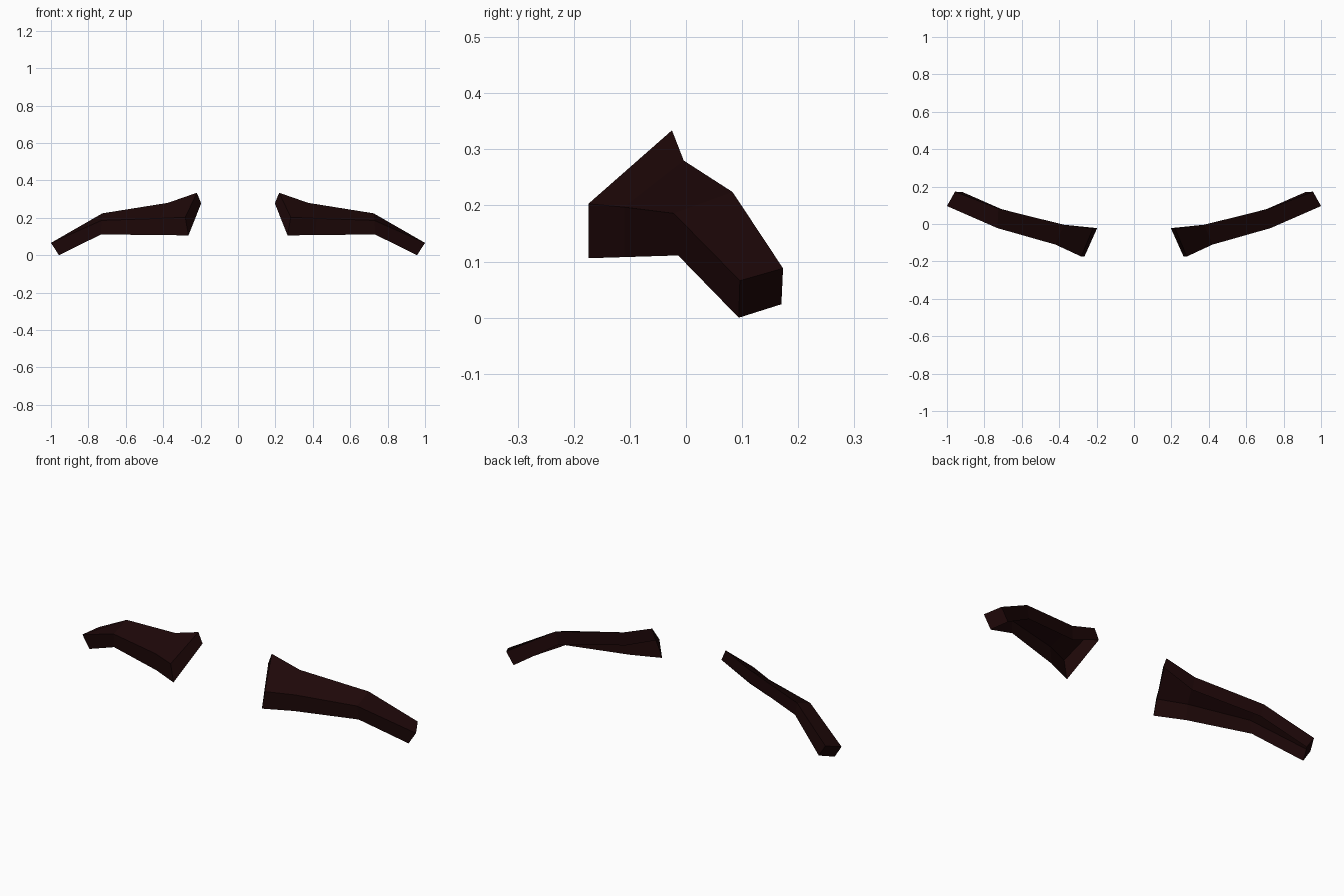
import bpy
import bmesh

cube = bpy.data.objects.get("Cube")
if cube:
    bpy.data.objects.remove(cube, do_unlink=True)

# Dark brown hair colour
hair = bpy.data.materials.new("dark_brown")
hair.use_nodes = True
colour = (0.0125, 0.0022, 0.0024, 1.0)
hair.diffuse_color = colour
hair.node_tree.nodes["Principled BSDF"].inputs["Base Color"].default_value = colour

# Four-cornered cross-sections from the inner end to the outer tip:
# bottom back, top back, top front, bottom front
SECTIONS = [
    [(0.197, -0.022, 0.277), (0.22, -0.025, 0.334), (0.282, -0.174, 0.203), (0.265, -0.174, 0.106)],
    [(0.366, -0.01, 0.21), (0.375, -0.004, 0.28), (0.42, -0.11, 0.197), (0.412, -0.11, 0.108)],
    [(0.71, 0.08, 0.155), (0.725, 0.083, 0.224), (0.73, -0.022, 0.186), (0.733, -0.014, 0.111)],
    [(0.915, 0.17, 0.024), (0.957, 0.173, 0.088), (1.0, 0.096, 0.066), (0.957, 0.094, 0.0)],
]


def eyebrow(name, side):
    """Loft back, top and front strips, cap both ends, leave the underside open."""
    bm = bmesh.new()
    rings = [[bm.verts.new((side * x, y, z)) for x, y, z in ring] for ring in SECTIONS]
    for a, b in zip(rings, rings[1:]):
        for i in range(3):
            bm.faces.new((a[i], a[i + 1], b[i + 1], b[i]))
    bm.faces.new(reversed(rings[0]))
    bm.faces.new(rings[-1])
    # The strips wind outwards on one side only, so flip the mirrored copy
    if side < 0:
        bmesh.ops.reverse_faces(bm, faces=bm.faces)
    mesh = bpy.data.meshes.new(name)
    bm.to_mesh(mesh)
    bm.free()
    mesh.materials.append(hair)
    obj = bpy.data.objects.new(name, mesh)
    bpy.context.collection.objects.link(obj)


eyebrow("left_eyebrow", 1)
eyebrow("right_eyebrow", -1)
